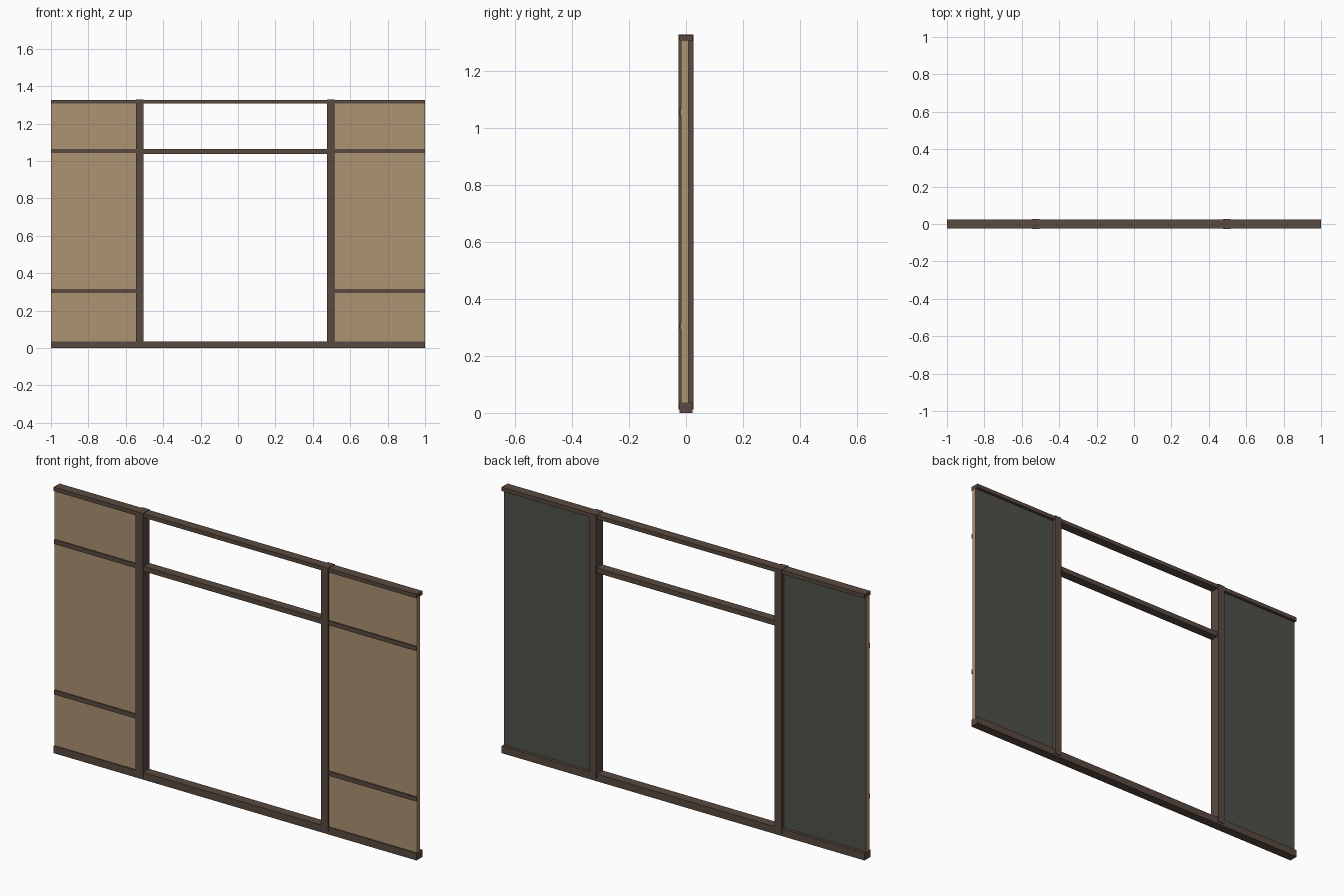
import bpy, bmesh

if "Cube" in bpy.data.objects:
    bpy.data.objects.remove(bpy.data.objects["Cube"])


def material(name, rgb):
    # sRGB 0-255 to linear
    m = bpy.data.materials.new(name)
    lin = [((c / 255 + 0.055) / 1.055) ** 2.4 for c in rgb]
    m.diffuse_color = (*lin, 1)
    m.use_nodes = True
    m.node_tree.nodes["Principled BSDF"].inputs["Base Color"].default_value = m.diffuse_color
    return m


wood = material("dark_wood", (90, 74, 64))
tan = material("tan_panel", (172, 147, 113))
grey = material("grey_backing", (79, 81, 75))


def box(name, x, y, z, mats):
    """Axis-aligned box from (min, max) ranges; a second material goes on the back face."""
    bm = bmesh.new()
    bmesh.ops.create_cube(bm, size=1)
    for v in bm.verts:
        v.co = [r[0] if c < 0 else r[1] for c, r in zip(v.co, (x, y, z))]
    bm.normal_update()
    if len(mats) > 1:
        for f in bm.faces:
            f.material_index = int(f.normal.y > 0.5)
    me = bpy.data.meshes.new(name)
    bm.to_mesh(me)
    bm.free()
    for m in mats:
        me.materials.append(m)
    ob = bpy.data.objects.new(name, me)
    bpy.context.collection.objects.link(ob)
    return ob


RAIL = (-0.023, 0.023)
POST = (-0.027, 0.027)
LEFT, RIGHT = (-0.545, -0.506), (0.476, 0.515)

# Full-width sill and head rail
box("sill", (-1, 1), RAIL, (0, 0.036), [wood])
box("head_rail", (-1, 1), RAIL, (1.306, 1.326), [wood])

# Posts either side of the opening
box("left_post", LEFT, POST, (0.012, 1.328), [wood])
box("right_post", RIGHT, POST, (0.012, 1.328), [wood])

# Lintel across the opening
box("lintel", (LEFT[1] - 0.01, RIGHT[0] + 0.01), (-0.022, 0.022), (1.038, 1.063), [wood])

# Side panels (grey behind) with two front battens each
for side, span in (("left", (-0.999, LEFT[0] + 0.01)), ("right", (RIGHT[1] - 0.01, 0.999))):
    box(side + "_panel", span, (-0.017, 0.008), (0.03, 1.31), [tan, grey])
    for level, z in (("lower", 0.304), ("upper", 1.054)):
        box(f"{side}_{level}_batten", span, (-0.023, -0.012), (z - 0.011, z + 0.011), [wood])
